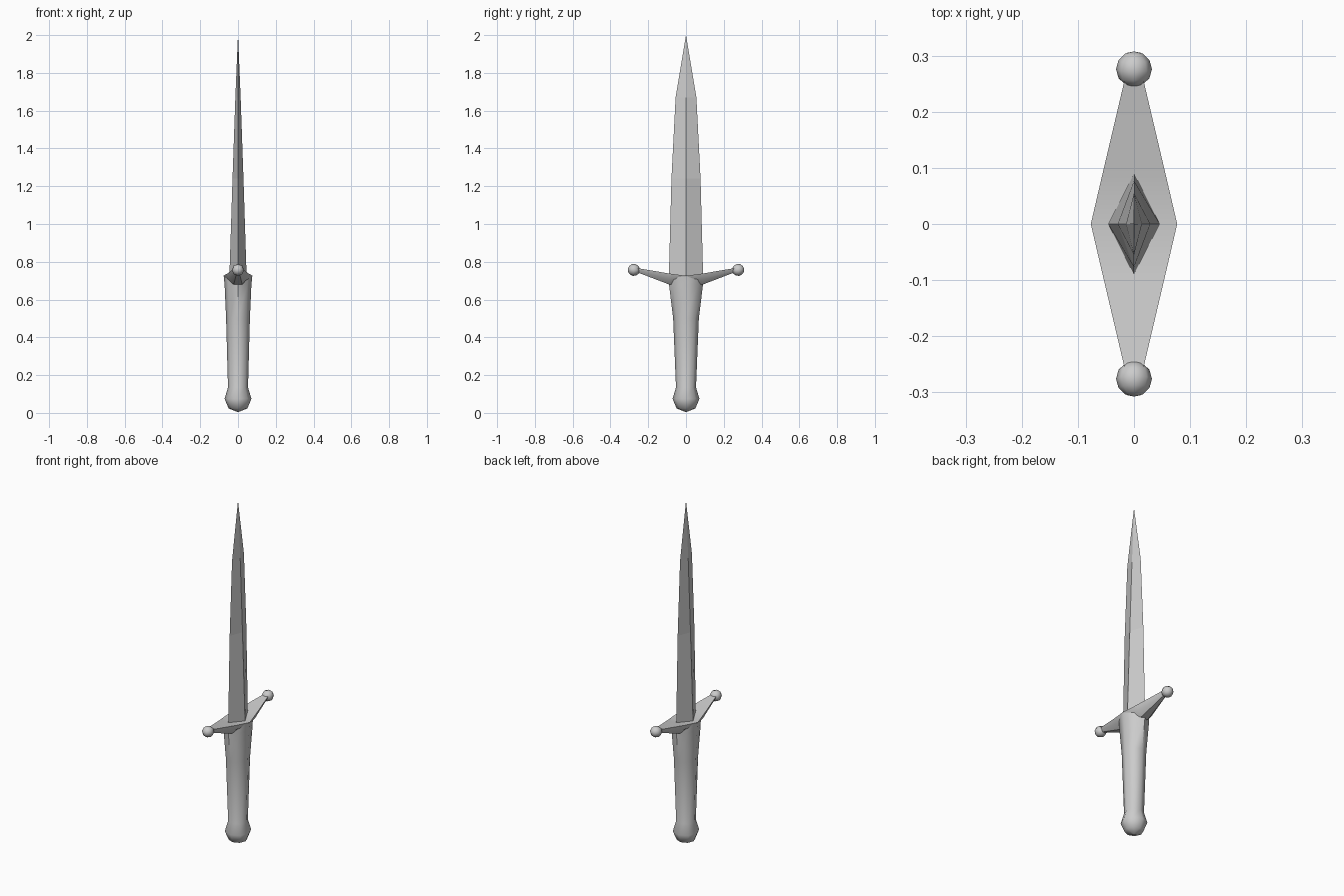
import bpy, bmesh, math
from mathutils import Vector

if "Cube" in bpy.data.objects:
    bpy.data.objects.remove(bpy.data.objects["Cube"])


def loft(name, rings, smooth=None):
    """Skin a list of equal-length point rings and cap both ends."""
    bm = bmesh.new()
    rows = [[bm.verts.new(p) for p in ring] for ring in rings]
    n = len(rows[0])
    for a, b in zip(rows, rows[1:]):
        for i in range(n):
            j = (i + 1) % n
            bm.faces.new((a[i], a[j], b[j], b[i]))
    bm.faces.new(rows[0][::-1])
    bm.faces.new(rows[-1])
    bmesh.ops.remove_doubles(bm, verts=bm.verts, dist=1e-5)
    bmesh.ops.recalc_face_normals(bm, faces=bm.faces)
    return finish(name, bm, smooth)


def finish(name, bm, smooth=None):
    mesh = bpy.data.meshes.new(name)
    bm.to_mesh(mesh)
    bm.free()
    obj = bpy.data.objects.new(name, mesh)
    bpy.context.collection.objects.link(obj)
    if smooth:
        bpy.ops.object.select_all(action='DESELECT')
        obj.select_set(True)
        bpy.context.view_layer.objects.active = obj
        bpy.ops.object.shade_smooth_by_angle(angle=math.radians(smooth))
    return obj


def ring(z, hx, hy, n):
    return [(hx * math.cos(2 * math.pi * i / n), hy * math.sin(2 * math.pi * i / n), z)
            for i in range(n)]


# Blade: diamond section tapering to a point
loft("blade", [ring(z, hx, hy, 4) for z, hx, hy in [
    (0.71, 0.046, 0.091), (1.24, 0.029, 0.077), (1.67, 0.014, 0.055),
    (2.0, 0.0003, 0.0003)]])

# Grip and pommel: eight-sided, flaring up into the guard
loft("grip", [ring(z, hx, hy, 8) for z, hx, hy in [
    (0.005, 0.004, 0.004), (0.024, 0.05, 0.05), (0.075, 0.071, 0.071),
    (0.135, 0.053, 0.053), (0.5, 0.063, 0.068), (0.68, 0.071, 0.09),
    (0.722, 0.0755, 0.087)]], smooth=50)


# Cross guard: flat top, rounded underside, narrowing and rising to each end
def guard_ring(y, hx, bottom, top):
    d = top - bottom
    return [(hx, y, top), (0.85 * hx, y, top - 0.5 * d), (0.4 * hx, y, bottom),
            (-0.4 * hx, y, bottom), (-0.85 * hx, y, top - 0.5 * d), (-hx, y, top)]


half = [(0.26, 0.016, 0.745, 0.767), (0.09, 0.056, 0.68, 0.738)]
sections = [(-y, h, b, t) for y, h, b, t in half] + [(0, 0.077, 0.685, 0.726)] + half[::-1]
loft("cross_guard", [guard_ring(*s) for s in sections], smooth=40)

# Knobs on the guard ends
for side, label in ((-1, "front"), (1, "back")):
    bm = bmesh.new()
    bmesh.ops.create_uvsphere(bm, u_segments=8, v_segments=6, radius=0.032)
    obj = finish("guard_knob_" + label, bm, smooth=60)
    axis = Vector((0, side, 0.17))
    obj.rotation_euler = axis.to_track_quat('Z', 'X').to_euler()
    obj.location = (0, side * 0.276, 0.757)
